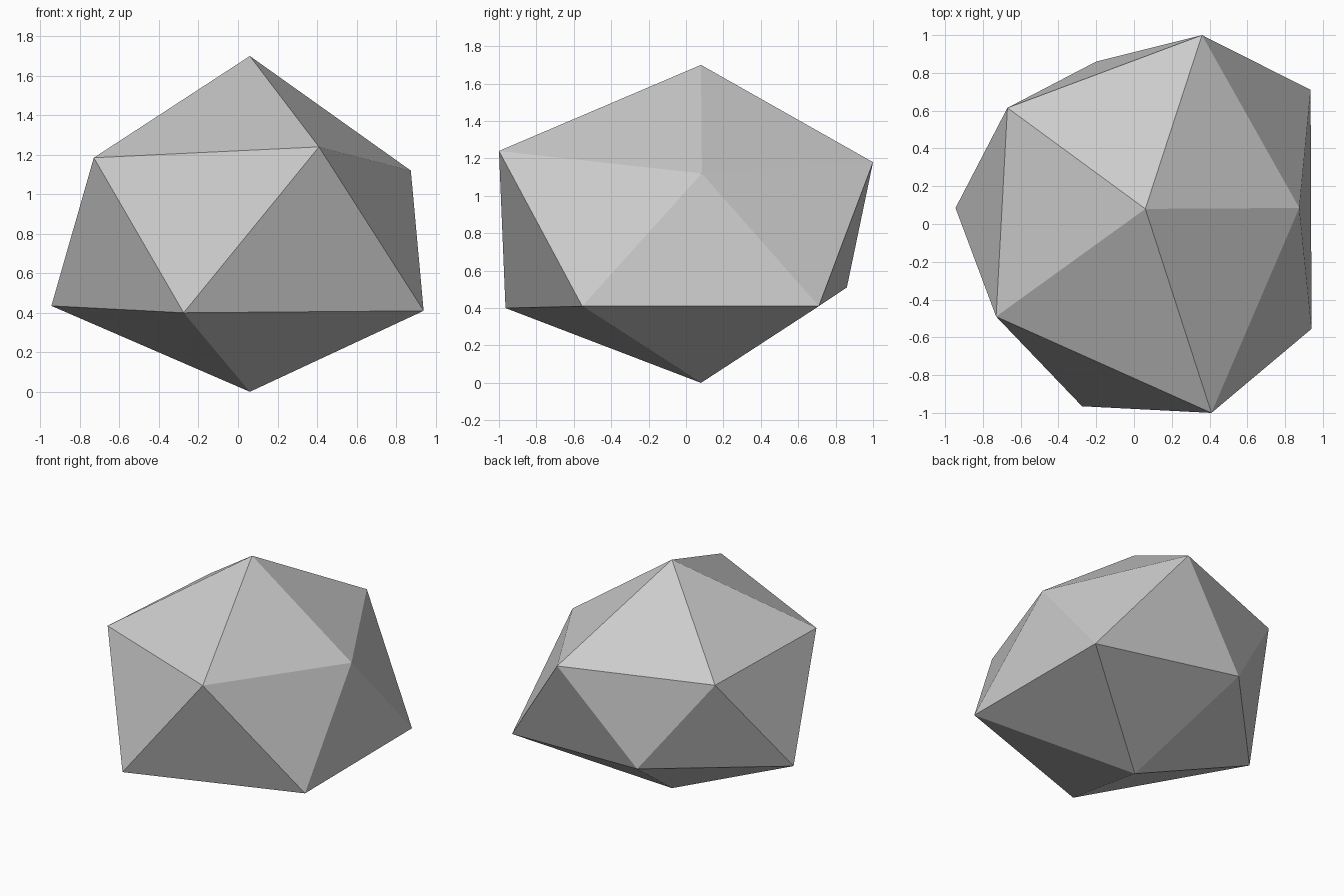
import bpy
import bmesh

cube = bpy.data.objects.get("Cube")
if cube:
    bpy.data.objects.remove(cube, do_unlink=True)

# Plain stone grey
grey = bpy.data.materials.new("stone grey")
grey.use_nodes = True
colour = (0.6, 0.6, 0.6, 1.0)
grey.diffuse_color = colour
grey.node_tree.nodes["Principled BSDF"].inputs["Base Color"].default_value = colour

# Irregular twenty-sided rock: two tips and two staggered rings of five
TOP = (0.06, 0.08, 1.70)
BOTTOM = (0.06, 0.08, 0.0)
UPPER = [(0.41, -1.0, 1.24), (0.875, 0.085, 1.12), (0.36, 1.0, 1.18),
         (-0.67, 0.615, 1.165), (-0.73, -0.49, 1.185)]
LOWER = [(0.94, -0.555, 0.41), (0.935, 0.71, 0.41), (-0.2, 0.86, 0.51),
         (-0.945, 0.085, 0.435), (-0.275, -0.965, 0.40)]

bm = bmesh.new()
top, bottom = bm.verts.new(TOP), bm.verts.new(BOTTOM)
upper = [bm.verts.new(p) for p in UPPER]
lower = [bm.verts.new(p) for p in LOWER]
for i in range(5):
    j = (i + 1) % 5
    bm.faces.new((top, upper[i], upper[j]))          # cap
    bm.faces.new((upper[i], lower[i], upper[j]))     # band, pointing down
    bm.faces.new((upper[j], lower[i], lower[j]))     # band, pointing up
    bm.faces.new((bottom, lower[j], lower[i]))       # underside
bmesh.ops.recalc_face_normals(bm, faces=bm.faces)

mesh = bpy.data.meshes.new("rock")
bm.to_mesh(mesh)
bm.free()
mesh.materials.append(grey)
rock = bpy.data.objects.new("rock", mesh)
bpy.context.collection.objects.link(rock)
